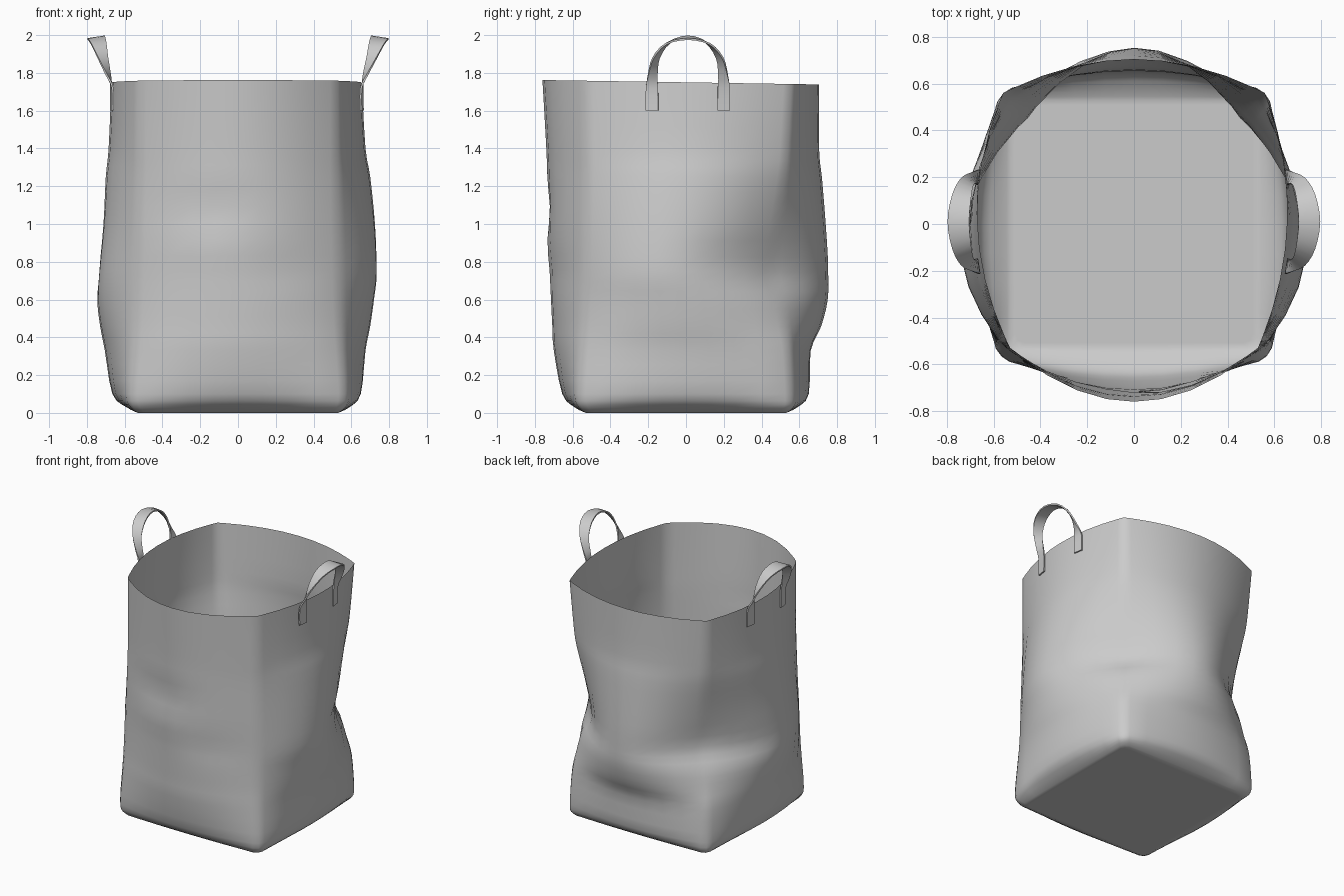
import bpy, bmesh, math
from mathutils import Vector

if "Cube" in bpy.data.objects:
    bpy.data.objects.remove(bpy.data.objects["Cube"])


def make_object(name, bm):
    mesh = bpy.data.meshes.new(name)
    bm.to_mesh(mesh)
    bm.free()
    ob = bpy.data.objects.new(name, mesh)
    bpy.context.collection.objects.link(ob)
    bpy.ops.object.select_all(action='DESELECT')
    ob.select_set(True)
    bpy.context.view_layer.objects.active = ob
    return ob


def spline(keys, steps):
    """Catmull-Rom through rows of equal length."""
    out = []
    for i in range(len(keys) - 1):
        p0, p1 = keys[max(i - 1, 0)], keys[i]
        p2, p3 = keys[i + 1], keys[min(i + 2, len(keys) - 1)]
        for s in range(steps):
            t = s / steps
            out.append([0.5 * (2 * b + (c - a) * t + (2 * a - 5 * b + 4 * c - d) * t * t
                               + (3 * b - a - 3 * c + d) * t ** 3)
                        for a, b, c, d in zip(p0, p1, p2, p3)])
    return out + [list(keys[-1])]


# Bag levels: z, front corner, back corner, then reach of front, right, back, left sides
LEVELS = [
    (0.00, .53, .53, .53, .53, .53, .53),
    (0.03, .565, .565, .59, .59, .59, .59),
    (0.10, .578, .57, .655, .65, .65, .665),
    (0.33, .562, .555, .70, .675, .66, .705),
    (0.46, .552, .53, .708, .70, .715, .73),
    (0.60, .545, .50, .715, .72, .75, .745),
    (0.75, .54, .455, .722, .735, .755, .735),
    (1.00, .535, .485, .73, .725, .74, .712),
    (1.25, .53, .525, .735, .70, .72, .70),
    (1.40, .53, .54, .74, .675, .705, .685),
    (1.75, .53, .56, .76, .655, .705, .67),
]
# Soft dents and folds: side, position along the side, z, radius along, radius z, depth
DENTS = [
    (0, .35, 1.08, .22, .10, -.018), (0, .35, .88, .22, .09, .012),
    (0, .75, .75, .15, .10, -.012), (1, .80, .82, .18, .07, -.020),
    (2, .75, .72, .20, .08, -.012), (3, .25, .70, .18, .07, -.015),
]
# Samples along one side, tight at the corners to keep the seams crisp
SAMPLES = [0, .04, .15, .27, .39, .5, .61, .73, .85, .96]
OUT = [Vector((0, -1, 0)), Vector((1, 0, 0)), Vector((0, 1, 0)), Vector((-1, 0, 0))]

bm = bmesh.new()
rings = []
for z, cf, cb, *reach in spline(LEVELS, 3):
    corners = [Vector((-cf, -cf, 0)), Vector((cf, -cf, 0)),
               Vector((cb, cb, 0)), Vector((-cb, cb, 0))]
    ring = []
    for side in range(4):
        a, b = corners[side], corners[(side + 1) % 4]
        bulge = reach[side] - (a + b).dot(OUT[side]) / 2
        for t in SAMPLES:
            push = bulge * 4 * t * (1 - t)
            for ds, dt, dz, rt, rz, depth in DENTS:
                if ds == side:
                    push += depth * math.sin(math.pi * t) ** .5 * math.exp(
                        -((t - dt) / rt) ** 2 - ((z - dz) / rz) ** 2)
            p = a.lerp(b, t) + OUT[side] * push
            if t == 0:  # ease the lower corners round
                p *= 1 - .022 * max(0, 1 - z / .9)
            p.z = max(z - .016 * p.y * z / 1.75, 0) if z > .1 else z
            ring.append(bm.verts.new(p))
    rings.append(ring)
# flat floor inside the rounded bottom edge
rings.insert(0, [bm.verts.new((v.co.x * .96, v.co.y * .96, 0)) for v in rings[0]])
n = len(rings[0])
for low, high in zip(rings, rings[1:]):
    for i in range(n):
        j = (i + 1) % n
        bm.faces.new((low[i], low[j], high[j], high[i]))
bm.faces.new(rings[0][::-1])
bag = make_object("fabric_bag", bm)
bpy.ops.object.shade_smooth_by_angle(angle=math.radians(70))

# Half of a carry strap: centre x, y, z and half-width vector x, y, z
STRAP = [
    (.656, .19, 1.60, -.005, .033, 0),
    (.656, .19, 1.72, -.004, .032, 0),
    (.675, .186, 1.79, .010, .024, 0),
    (.708, .168, 1.88, .026, .016, 0),
    (.735, .105, 1.958, .040, .010, -.004),
    (.750, 0, 1.986, .046, 0, -.007),
]
full = STRAP + [(x, -y, z, u, -v, w) for x, y, z, u, v, w in STRAP[-2::-1]]

for name, sign, shift in (("right_handle", 1, 0), ("left_handle", -1, .012)):
    bm = bmesh.new()
    pairs = []
    for x, y, z, u, v, w in spline(full, 3):
        x += shift * min(1, max(0, (2 - z) / .2))
        c, h = Vector((x * sign, y + .01, z)), Vector((u * sign, v, w))
        pairs.append((bm.verts.new(c - h), bm.verts.new(c + h)))
    for (a, b), (c, d) in zip(pairs, pairs[1:]):
        bm.faces.new((a, b, d, c))
    bmesh.ops.recalc_face_normals(bm, faces=bm.faces)
    handle = make_object(name, bm)
    solid = handle.modifiers.new("thickness", 'SOLIDIFY')
    solid.thickness = .01
    solid.offset = 0
    bpy.ops.object.modifier_apply(modifier=solid.name)
    bpy.ops.object.shade_smooth_by_angle(angle=math.radians(40))
